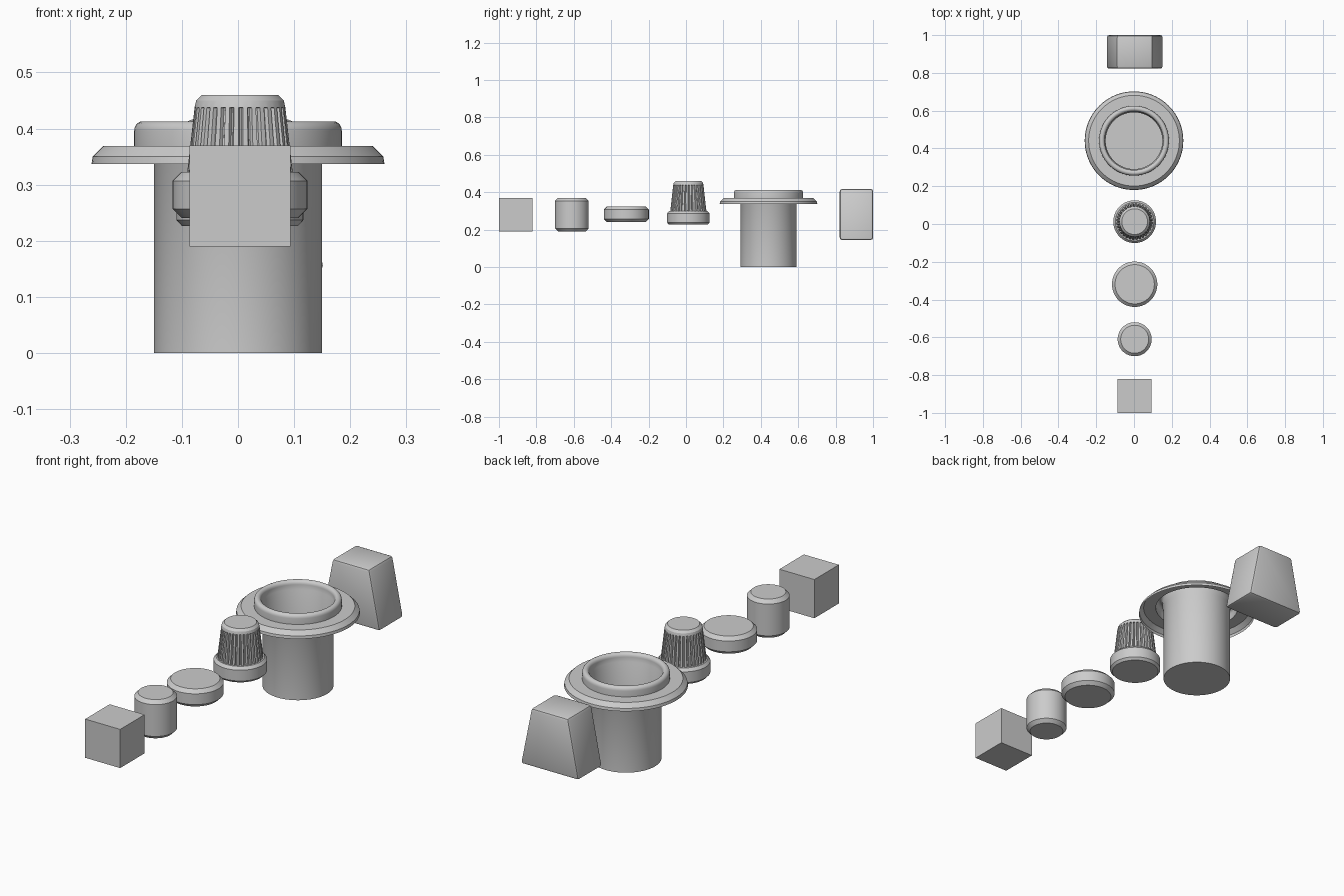
import bpy, bmesh
from math import sin, cos, pi, radians

if "Cube" in bpy.data.objects:
    bpy.data.objects.remove(bpy.data.objects["Cube"])


def finish(name, bm, loc, smooth=True):
    bmesh.ops.recalc_face_normals(bm, faces=bm.faces)
    me = bpy.data.meshes.new(name)
    bm.to_mesh(me)
    bm.free()
    ob = bpy.data.objects.new(name, me)
    ob.location = loc
    bpy.context.collection.objects.link(ob)
    if smooth:
        bpy.ops.object.select_all(action='DESELECT')
        ob.select_set(True)
        bpy.context.view_layer.objects.active = ob
        bpy.ops.object.shade_smooth_by_angle(angle=radians(30))
    return ob


def lathe(name, profile, loc, segs=64, cap_start=True, cap_end=True):
    """Profile rows are (radius, z, groove depth); grooves cut 2 of every 6 columns."""
    bm = bmesh.new()
    rings = []
    for row in profile:
        r, z, g = (*row, 0)[:3]
        ring = []
        for i in range(segs):
            a = 2 * pi * i / segs
            rr = r - (g if i % 6 in (0, 1) else 0)
            ring.append(bm.verts.new((rr * cos(a), rr * sin(a), z)))
        rings.append(ring)
    for a, b in zip(rings, rings[1:]):
        for i in range(segs):
            j = (i + 1) % segs
            bm.faces.new((a[i], a[j], b[j], b[i]))
    if cap_start:
        bm.faces.new(rings[0][::-1])
    if cap_end:
        bm.faces.new(rings[-1])
    return finish(name, bm, loc)


def chamfered_disc(name, r, z0, z1, c, loc):
    return lathe(name, [(r - c, z0), (r, z0 + c), (r, z1 - c), (r - c, z1)], loc)


X = 0.0035  # small parts sit slightly right of the cup axis

# plain cube
bm = bmesh.new()
bmesh.ops.create_cube(bm, size=0.18)
finish("cube_block", bm, (X, -0.91, 0.28), smooth=False)

# chamfered cylinder and flat button
chamfered_disc("round_cap", 0.09, 0.19, 0.37, 0.016, (X, -0.61, 0))
chamfered_disc("flat_button", 0.12, 0.241, 0.323, 0.016, (X, -0.319, 0))

# knob: skirt and fluted tapered grip
lathe("fluted_knob", [
    (0.103, 0.226), (0.113, 0.237), (0.113, 0.287), (0.102, 0.300), (0.0965, 0.300),
    (0.0965, 0.3005, 0.007), (0.081, 0.437, 0.007), (0.081, 0.4375),
    (0.078, 0.450), (0.068, 0.460)], (X, 0.0125, 0), segs=192)

# cup with hollow-backed rolled rim and flange
rim = [(0.170 + 0.015 * cos(a), 0.396 + 0.017 * sin(a))
       for a in [pi - pi * i / 10 for i in range(11)]]
lathe("flanged_cup",
      [(0.15, 0), (0.15, 0.365), (0.155, 0.375)] + rim +
      [(0.185, 0.369), (0.240, 0.369), (0.259, 0.350), (0.261, 0.337)],
      (0, 0.441, 0), segs=96, cap_end=False)

# tapered block with softened edges
bm = bmesh.new()
bmesh.ops.create_cube(bm, size=1)
for v in bm.verts:
    top = v.co.z > 0
    v.co.x *= 0.19 if top else 0.30
    v.co.y *= 0.178
    v.co.z *= 0.272
bmesh.ops.bevel(bm, geom=bm.edges[:], offset=0.012, segments=2, profile=0.5, affect='EDGES')
finish("tapered_block", bm, (X, 0.911, 0.281))
